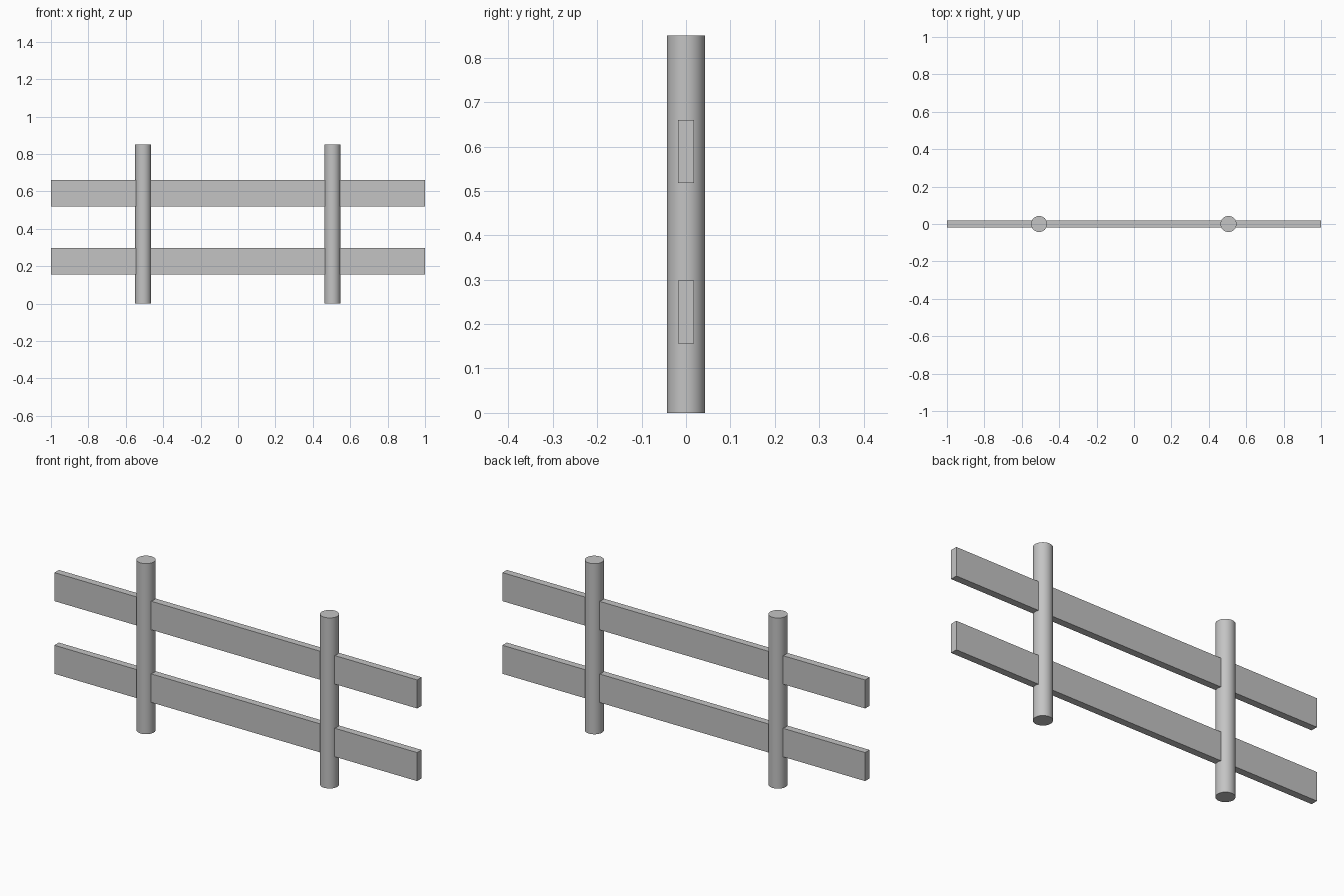
import bpy
import math

default_cube = bpy.data.objects.get("Cube")
if default_cube:
    bpy.data.objects.remove(default_cube, do_unlink=True)

# Single plain grey
GREY = (0.55, 0.55, 0.55, 1.0)
grey = bpy.data.materials.new("plain_grey")
grey.use_nodes = True
grey.diffuse_color = GREY
grey.node_tree.nodes["Principled BSDF"].inputs["Base Color"].default_value = GREY


def finish(name):
    obj = bpy.context.object
    obj.name = name
    obj.data.name = name
    obj.data.materials.append(grey)
    return obj


def post(name, x, radius=0.043, height=0.85):
    bpy.ops.mesh.primitive_cylinder_add(
        vertices=32, radius=radius, depth=height, location=(x, 0, height / 2))
    finish(name)
    bpy.ops.object.shade_smooth_by_angle(angle=math.radians(30))


def rail(name, z, length=2.0, thickness=0.035, height=0.142):
    bpy.ops.mesh.primitive_cube_add(size=1, location=(0, 0, z))
    obj = finish(name)
    obj.scale = (length, thickness, height)
    bpy.ops.object.transform_apply(location=False, rotation=False, scale=True)


# Round upright posts
post("right_post", -0.507)
post("left_post", 0.505)

# Flat boards passing through the posts
rail("lower_rail", 0.227)
rail("upper_rail", 0.589)
